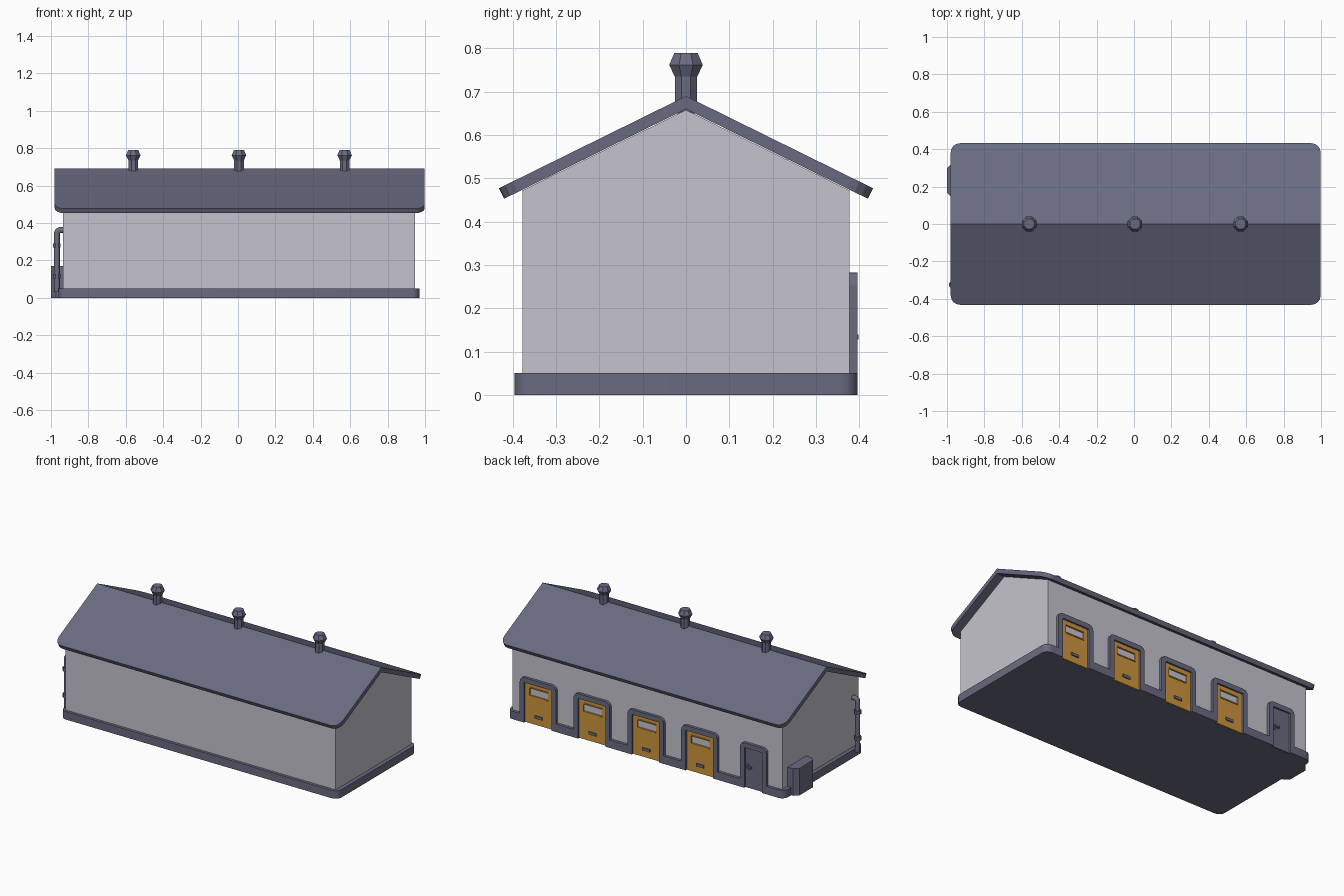
import bpy, bmesh, math
from mathutils import Vector, Matrix

old = bpy.data.objects.get("Cube")
if old:
    bpy.data.objects.remove(old, do_unlink=True)


def material(name, rgb):
    m = bpy.data.materials.new(name)
    m.use_nodes = True
    m.diffuse_color = (*rgb, 1)
    m.node_tree.nodes["Principled BSDF"].inputs["Base Color"].default_value = (*rgb, 1)
    return m


slate = material("slate grey", (0.14, 0.148, 0.22))
plaster = material("pale plaster", (0.56, 0.55, 0.61))
ochre = material("ochre paint", (0.62, 0.30, 0.05))

CX = 0.005             # centre line of the building
HALF_X, WALL_Y = 0.94, 0.378
TRIM_Y = 0.396         # outer face of plinth and door surrounds
PLINTH_Z = 0.05
RIDGE, PITCH = 0.69, 0.493


def finish(name, bm, mat, smooth=False):
    bmesh.ops.recalc_face_normals(bm, faces=bm.faces[:])
    me = bpy.data.meshes.new(name)
    bm.to_mesh(me)
    bm.free()
    ob = bpy.data.objects.new(name, me)
    bpy.context.collection.objects.link(ob)
    me.materials.append(mat)
    if smooth:
        bpy.context.view_layer.objects.active = ob
        ob.select_set(True)
        bpy.ops.object.shade_smooth_by_angle(angle=math.radians(35))
        ob.select_set(False)
    return ob


def prism(name, outline, sweep, mat, smooth=False):
    """Extrude a closed 3D outline along a vector."""
    bm = bmesh.new()
    face = bm.faces.new([bm.verts.new(p) for p in outline])
    ext = bmesh.ops.extrude_face_region(bm, geom=[face], use_keep_orig=True)
    moved = [g for g in ext["geom"] if isinstance(g, bmesh.types.BMVert)]
    bmesh.ops.translate(bm, verts=moved, vec=sweep)
    return finish(name, bm, mat, smooth)


def box(name, lo, hi, mat):
    lo, hi = Vector(lo), Vector(hi)
    bm = bmesh.new()
    bmesh.ops.create_cube(bm, size=1)
    bmesh.ops.scale(bm, verts=bm.verts, vec=hi - lo)
    bmesh.ops.translate(bm, verts=bm.verts, vec=(lo + hi) / 2)
    return finish(name, bm, mat)


def lathe(name, profile, place, mat, sides):
    """Turn (radius, height) points around the local z axis."""
    bm = bmesh.new()
    rings = [[bm.verts.new((r * math.cos(a), r * math.sin(a), z))
              for a in (math.tau * (i + 0.5) / sides for i in range(sides))]
             for r, z in profile]
    for a, b in zip(rings, rings[1:]):
        for i in range(sides):
            j = (i + 1) % sides
            bm.faces.new((a[i], a[j], b[j], b[i]))
    bm.faces.new(rings[0])
    bm.faces.new(rings[-1])
    bmesh.ops.translate(bm, verts=bm.verts, vec=place)
    return finish(name, bm, mat)


def arc(cx, cy, r, start, steps=4):
    """Quarter circle, anticlockwise from the start angle in degrees."""
    return [(cx + r * math.cos(math.radians(start + 90 * i / steps)),
             cy + r * math.sin(math.radians(start + 90 * i / steps)))
            for i in range(steps + 1)]


# Doorways: centre, outer half width, inner half width, main or side door
doors = [(CX + 0.375 * k, 0.126, 0.095, True) for k in (2, 1, 0, -1)]
doors.append((CX - 0.75, 0.092, 0.062, False))

# Walls with gable ends
gable = [(-WALL_Y, 0.04), (WALL_Y, 0.04), (WALL_Y, 0.472), (0, 0.658), (-WALL_Y, 0.472)]
prism("walls", [(CX - HALF_X, y, z) for y, z in gable], (2 * HALF_X, 0, 0), plaster)

# Plinth with rounded corners and a notch under each doorway
px, r = 0.965, 0.04
plan = arc(CX + px - r, TRIM_Y - r, r, 0)
for x, outer, inner, main in doors:
    plan += [(x + inner, TRIM_Y), (x + inner, WALL_Y), (x - inner, WALL_Y), (x - inner, TRIM_Y)]
plan += arc(CX - px + r, TRIM_Y - r, r, 90)
plan += arc(CX - px + r, r - TRIM_Y, r, 180)
plan += arc(CX + px - r, r - TRIM_Y, r, 270)
prism("plinth", [(x, y, 0) for x, y in plan], (0, 0, PLINTH_Z), slate, True)

# Roof: two pitched panels with rounded eave corners, thickened downwards
rx0, rx1, ry, rr = -0.98, 0.998, 0.432, 0.05
bm = bmesh.new()
ends = [bm.verts.new((x, 0, RIDGE)) for x in (rx1, rx0)]
for side in (1, -1):
    edge = arc(rx1 - rr, ry - rr, rr, 0) + arc(rx0 + rr, ry - rr, rr, 90)
    loop = [ends[0]] + [bm.verts.new((x, side * y, RIDGE - PITCH * y)) for x, y in edge] + [ends[1]]
    bm.faces.new(loop if side > 0 else loop[::-1])
roof = finish("roof", bm, slate)
if roof.data.polygons[0].normal.z < 0:
    roof.data.flip_normals()
mod = roof.modifiers.new("thickness", "SOLIDIFY")
mod.thickness, mod.offset, mod.use_even_offset = 0.027, -1, True

# Ridge vents
for i, x in enumerate((-0.565, 0, 0.565)):
    lathe(f"ridge_vent_{i + 1}",
          [(0.028, 0.65), (0.028, 0.735), (0.042, 0.762), (0.029, 0.79)],
          (CX + x, 0, 0), slate, 8)

# Doors and their surrounds
DOOR_Y, TOP = 0.385, 0.283
for i, (x, outer, inner, main) in enumerate(doors):
    r = 0.03
    band = outer - inner
    head = arc(x + outer - r, TOP - r, r, 0, 3) + arc(x - outer + r, TOP - r, r, 90, 3)
    shape = [(x + outer, PLINTH_Z)] + head + [(x - outer, PLINTH_Z), (x - inner, PLINTH_Z),
             (x - inner, TOP - band), (x + inner, TOP - band), (x + inner, PLINTH_Z)]
    prism(f"door_surround_{i + 1}", [(a, 0.37, z) for a, z in shape],
          (0, TRIM_Y - 0.37, 0), slate)

    back, top = 0.365, TOP - band + 0.001
    if main:
        # Panel built around a recessed viewing slot
        sw, s0, s1 = 0.064, 0.178, 0.222
        pieces = [(-inner, 0.001, inner, s0), (-inner, s1, inner, top),
                  (-inner, s0, -sw, s1), (sw, s0, inner, s1)]
        for k, (a, z0, b, z1) in enumerate(pieces):
            box(f"door_{i + 1}_panel_{k + 1}", (x + a, back, z0), (x + b, DOOR_Y, z1), ochre)
        box(f"door_{i + 1}_slot_pane", (x - sw, back, s0), (x + sw, WALL_Y + 0.001, s1), plaster)
        for k, (a, z0, b, z1) in enumerate([(-sw, s1, sw, s1 + 0.007), (-sw, s0 - 0.007, sw, s0)]):
            box(f"door_{i + 1}_slot_lip_{k + 1}", (x + a, back, z0), (x + b, DOOR_Y + 0.004, z1), ochre)
        box(f"door_{i + 1}_pull", (x - 0.026, back, 0.043), (x + 0.026, DOOR_Y + 0.007, 0.06), slate)
    else:
        box("side_door_panel", (x - inner, back, 0.001), (x + inner, DOOR_Y, top), slate)
        hx = x + inner - 0.018
        box("side_door_handle_plate", (hx - 0.008, DOOR_Y - 0.01, 0.115), (hx + 0.008, 0.39, 0.15), slate)
        box("side_door_handle", (hx - 0.028, DOOR_Y, 0.128), (hx + 0.005, 0.399, 0.139), slate)

# Utility cabinet on the end wall, with chamfered outer corners
c, xo, xi, y0, y1 = 0.026, -1.0, -0.92, 0.14, 0.325
cabinet = [(xi, y0), (xi, y1), (xo + c, y1), (xo, y1 - c), (xo, y0 + c), (xo + c, y0)]
prism("utility_cabinet", [(x, y, 0) for x, y in cabinet], (0, 0, 0.17), slate)

# Service pipe with an elbow into the wall, and two collars
pipe_x, pipe_y, pr = -0.968, -0.325, 0.016
curve = bpy.data.curves.new("service_pipe", "CURVE")
curve.dimensions = "3D"
curve.bevel_depth, curve.bevel_resolution, curve.use_fill_caps = pr, 1, True
path = [(pipe_x, 0.03), (pipe_x, 0.346), (pipe_x + 0.005, 0.357),
        (pipe_x + 0.016, 0.362), (-0.92, 0.362)]
spline = curve.splines.new("POLY")
spline.points.add(len(path) - 1)
for p, (x, z) in zip(spline.points, path):
    p.co = (x, pipe_y, z, 1)
curve.materials.append(slate)
bpy.context.collection.objects.link(bpy.data.objects.new("service_pipe", curve))
for i, z in enumerate((0.115, 0.28)):
    lathe(f"pipe_collar_{i + 1}", [(0.022, -0.011), (0.022, 0.011)], (pipe_x, pipe_y, z), slate, 8)
